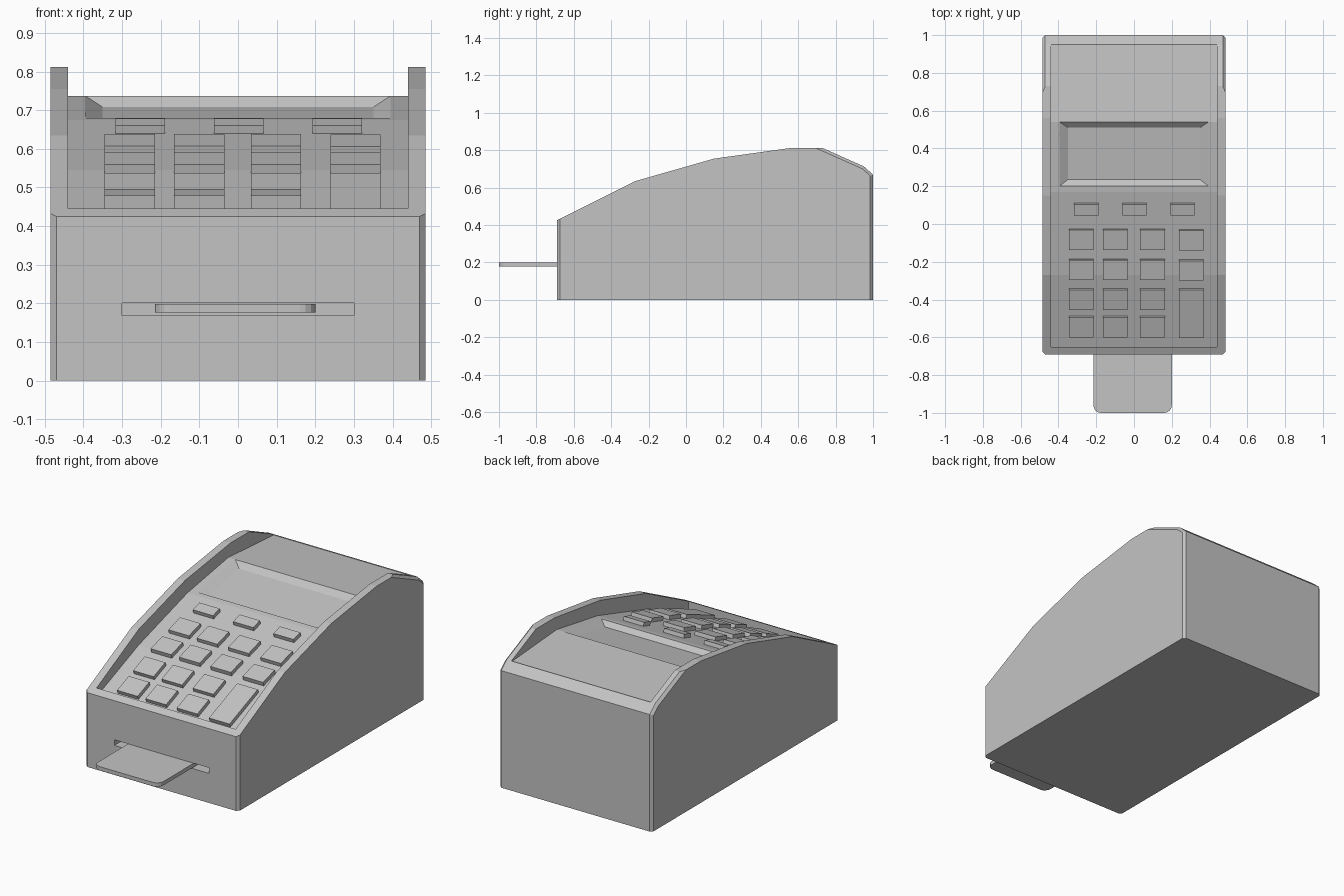
import bpy, bmesh, math
from mathutils import Matrix, Vector

if "Cube" in bpy.data.objects:
    bpy.data.objects.remove(bpy.data.objects["Cube"], do_unlink=True)

grey = bpy.data.materials.new("plain_grey")
grey.use_nodes = True
grey.diffuse_color = (0.55, 0.55, 0.55, 1)
grey.node_tree.nodes["Principled BSDF"].inputs["Base Color"].default_value = grey.diffuse_color


def finish(name, bm):
    bmesh.ops.recalc_face_normals(bm, faces=bm.faces)
    mesh = bpy.data.meshes.new(name)
    bm.to_mesh(mesh)
    bm.free()
    mesh.materials.append(grey)
    obj = bpy.data.objects.new(name, mesh)
    bpy.context.collection.objects.link(obj)
    return obj


def extrude(points, offset):
    bm = bmesh.new()
    face = bm.faces.new([bm.verts.new(p) for p in points])
    new = bmesh.ops.extrude_face_region(bm, geom=[face])["geom"]
    bmesh.ops.translate(bm, vec=offset, verts=[v for v in new if isinstance(v, bmesh.types.BMVert)])
    return bm


def side_prism(profile, half):
    return extrude([(-half, y, z) for y, z in profile], (2 * half, 0, 0))


def box(size, matrix):
    bm = bmesh.new()
    bmesh.ops.create_cube(bm, size=1, matrix=matrix @ Matrix.Diagonal((*size, 1)))
    return bm


def cut(obj, cutter):
    cutter.hide_render = True
    mod = obj.modifiers.new("cut", "BOOLEAN")
    mod.operation, mod.solver, mod.object = "DIFFERENCE", "EXACT", cutter
    bpy.context.view_layer.objects.active = obj
    bpy.ops.object.modifier_apply(modifier=mod.name)
    bpy.data.objects.remove(cutter, do_unlink=True)


# Housing with a curved side profile and chamfered corners
outline = [(-0.69, 0), (-0.69, 0.425), (-0.27, 0.635), (0.15, 0.755), (0.56, 0.812),
           (0.73, 0.812), (0.95, 0.714), (1, 0.67), (1, 0)]
bm = side_prism(outline, 0.485)
corners = []
for e in bm.edges:
    a, b = (v.co for v in e.verts)
    mid = (a + b) / 2
    if abs(a.x - b.x) < 0.01 and (mid.y > 0.73 or mid.y < -0.68):
        corners.append(e)
bmesh.ops.bevel(bm, geom=corners, offset=0.015, segments=1, affect="EDGES")
housing = finish("housing", bm)

# Sunken top panel between the side walls
floor = [(-0.65, 0.395), (-0.27, 0.545), (0.17, 0.675), (0.54, 0.737), (0.95, 0.709)]
cut(housing, finish("panel_cutter", side_prism(floor + [(0.95, 1), (-0.65, 1)], 0.44)))

# Screen recess with sloping sides
bm = bmesh.new()
outer = [Vector((x, y, z)) for x, y, z in
         [(-0.395, 0.2, 0.68), (0.395, 0.2, 0.68), (0.395, 0.54, 0.737), (-0.395, 0.54, 0.737)]]
inner = [Vector((x, y, z)) for x, y, z in
         [(-0.35, 0.235, 0.66), (0.35, 0.235, 0.66), (0.35, 0.51, 0.708), (-0.35, 0.51, 0.708)]]
top = [bm.verts.new(o + (o - i) * 0.3) for o, i in zip(outer, inner)]
low = [bm.verts.new(i) for i in inner]
bm.faces.new(top)
bm.faces.new(low)
for k in range(4):
    n = (k + 1) % 4
    bm.faces.new((top[k], top[n], low[n], low[k]))
cut(housing, finish("screen_cutter", bm))

# Card slot
cut(housing, finish("slot_cutter", box((0.6, 0.2, 0.032), Matrix.Translation((0, -0.69, 0.185)))))


# Keys lying on the sloping panel
def floor_at(y):
    for (y0, z0), (y1, z1) in zip(floor, floor[1:]):
        if y <= y1:
            slope = (z1 - z0) / (y1 - y0)
            return z0 + slope * (y - y0), math.atan(slope)


def key(name, x, y, width, length):
    z, angle = floor_at(y)
    place = Matrix.Translation((x, y, z)) @ Matrix.Rotation(angle, 4, "X")
    finish(name, box((width, length / math.cos(angle), 0.044), place))


rows = [-0.54, -0.395, -0.238, -0.078]
for r, y in enumerate(rows):
    for c, x in enumerate([-0.28, -0.1, 0.098]):
        key(f"key_{r + 1}_{c + 1}", x, y, 0.13, 0.105)
for r, y in enumerate(rows[2:]):
    key(f"side_key_{r + 1}", 0.304, y - 0.003, 0.13, 0.105)
key("tall_key", 0.304, -0.468, 0.13, 0.255)
for c in range(3):
    key(f"function_key_{c + 1}", -0.253 + c * 0.255, 0.08, 0.128, 0.06)

# Card with rounded front corners
radius = 0.04
path = [(-0.215, -0.6), (0.2, -0.6)]
for cx, start in ((0.2 - radius, 0), (-0.215 + radius, -90)):
    for s in range(5):
        t = math.radians(start - s * 22.5)
        path.append((cx + radius * math.cos(t), radius - 1 + radius * math.sin(t)))
finish("card", extrude([(x, y, 0.177) for x, y in path], (0, 0, 0.022)))
